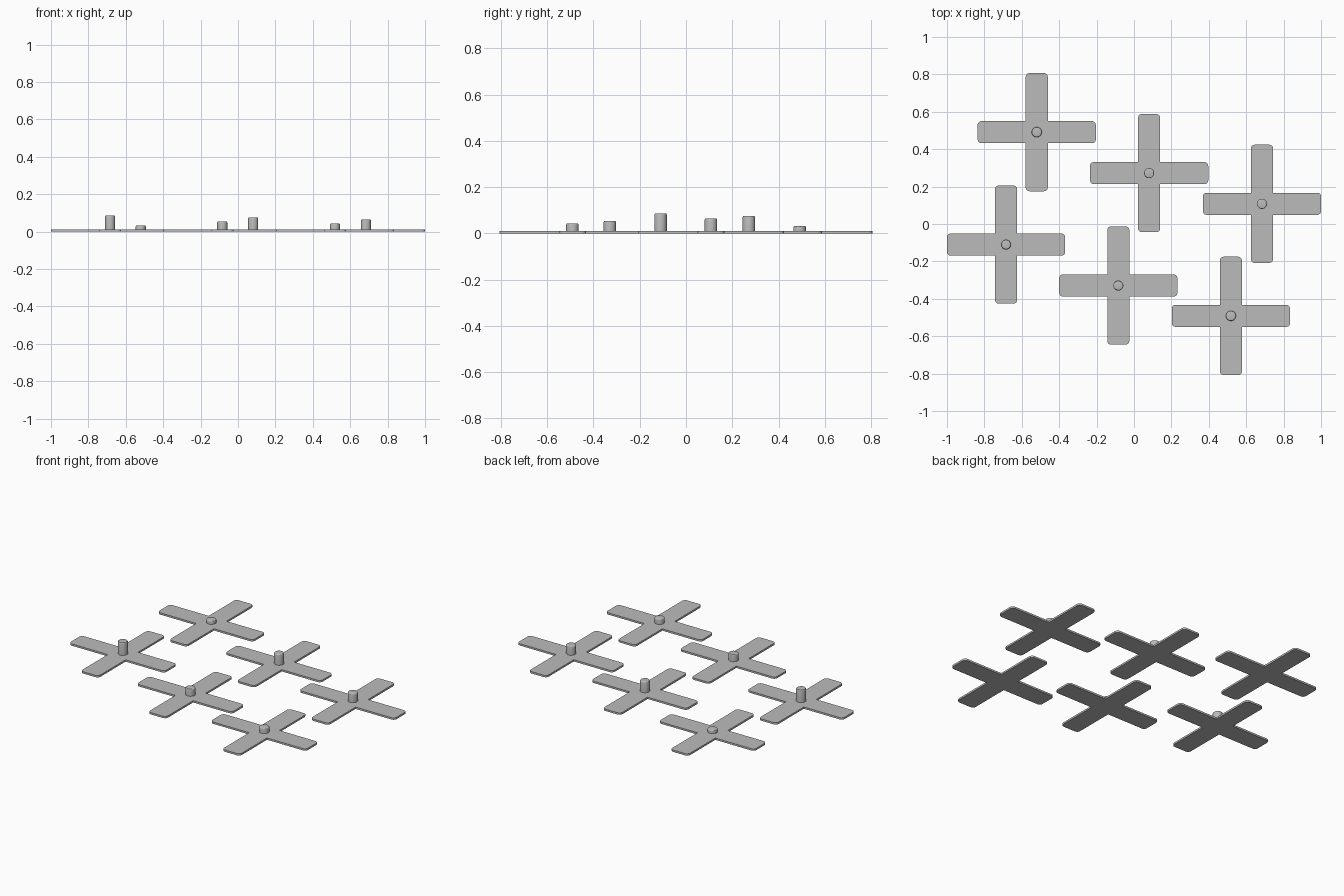
import bpy, bmesh
from math import cos, sin, pi
from mathutils import Matrix, Vector

cube = bpy.data.objects.get("Cube")
if cube:
    bpy.data.objects.remove(cube, do_unlink=True)

ARM, HALF, CORNER, THICK = 0.316, 0.059, 0.02, 0.011
RADIUS, ROUND = 0.027, 0.006
STEP = 0.0108

grey = bpy.data.materials.new("plain grey")
grey.use_nodes = True
colour = (0.5, 0.5, 0.5, 1)
grey.diffuse_color = colour
grey.node_tree.nodes["Principled BSDF"].inputs["Base Color"].default_value = colour


def finish(bm, name, location):
    bmesh.ops.recalc_face_normals(bm, faces=bm.faces)
    mesh = bpy.data.meshes.new(name)
    bm.to_mesh(mesh)
    bm.free()
    mesh.materials.append(grey)
    obj = bpy.data.objects.new(name, mesh)
    obj.location = location
    bpy.context.collection.objects.link(obj)
    bpy.ops.object.select_all(action="DESELECT")
    obj.select_set(True)
    bpy.context.view_layer.objects.active = obj
    bpy.ops.object.shade_smooth_by_angle(angle=pi / 6)


def cross_outline():
    # One arm with rounded end corners, turned to all four sides
    arm = [Vector((HALF, -HALF, 0))]
    for side, start in ((-1, -pi / 2), (1, 0)):
        for i in range(6):
            a = start + i * pi / 10
            arm.append(Vector((ARM - CORNER + CORNER * cos(a),
                               side * (HALF - CORNER) + CORNER * sin(a), 0)))
    return [Matrix.Rotation(q * pi / 2, 3, "Z") @ p for q in range(4) for p in arm]


def cross_plate(name, x, y):
    bm = bmesh.new()
    face = bm.faces.new([bm.verts.new(p) for p in cross_outline()])
    top = bmesh.ops.extrude_face_region(bm, geom=[face])["geom"]
    bmesh.ops.translate(bm, vec=(0, 0, THICK),
                        verts=[v for v in top if isinstance(v, bmesh.types.BMVert)])
    bottom = [f for f in bm.faces if len(f.verts) > 4]
    if len(bottom) < 2:
        bm.faces.new([v for v in bm.verts if v.co.z < THICK / 2])
    finish(bm, name, (x, y, 0))


def post(name, x, y, height):
    # Cylinder with a softened top rim
    bm = bmesh.new()
    depth = height - THICK / 2
    bmesh.ops.create_cone(bm, cap_ends=True, segments=40, radius1=RADIUS,
                          radius2=RADIUS, depth=depth)
    rim = [e for e in bm.edges if all(v.co.z > 0 for v in e.verts)]
    bmesh.ops.bevel(bm, geom=rim, offset=ROUND, segments=3, profile=0.5,
                    affect="EDGES")
    finish(bm, name, (x, y, height - depth / 2))


# Crosses listed with their centre and post step, lowest post first
spots = [(-0.52, 0.491), (0.518, -0.491), (-0.084, -0.329),
         (0.684, 0.108), (0.081, 0.272), (-0.684, -0.11)]
for n, (x, y) in enumerate(spots, 1):
    cross_plate(f"cross_plate_{n}", x, y)
    post(f"centre_post_{n}", x, y, STEP * (n + 2))
